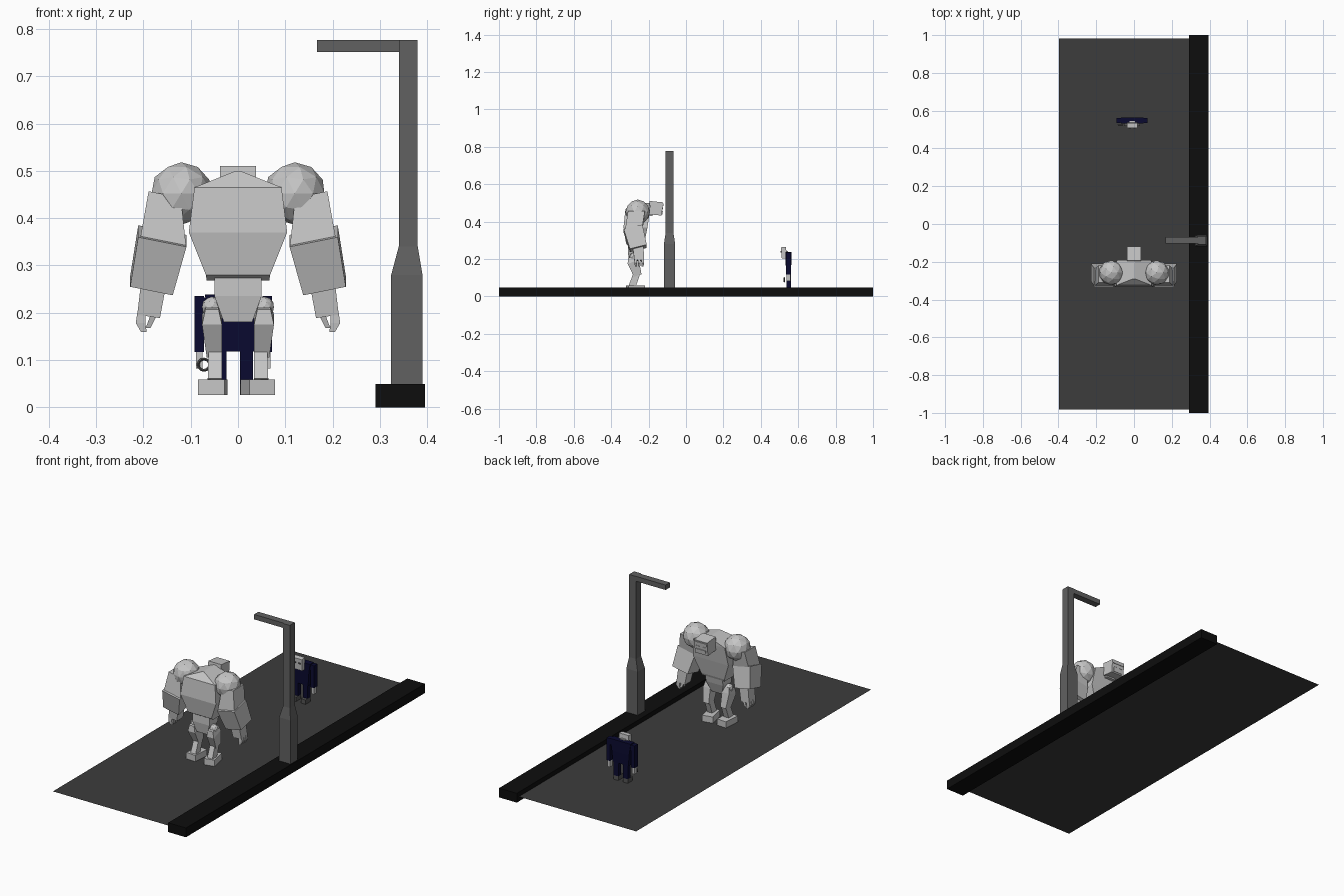
import bpy, bmesh, math
from mathutils import Matrix, Vector


def material(name, rgb):
    m = bpy.data.materials.new(name)
    m.diffuse_color = (*rgb, 1)
    return m


METAL = material("pale grey metal", (0.56, 0.56, 0.56))
ROAD = material("asphalt", (0.045, 0.045, 0.045))
CURB = material("black kerb", (0.004, 0.004, 0.004))
POST = material("post grey", (0.12, 0.12, 0.12))
SUIT = material("navy cloth", (0.003, 0.003, 0.03))
SHOE = material("shoe grey", (0.09, 0.09, 0.09))


def finish(bm, name, mat):
    bmesh.ops.recalc_face_normals(bm, faces=bm.faces)
    me = bpy.data.meshes.new(name)
    bm.to_mesh(me)
    bm.free()
    me.materials.append(mat)
    ob = bpy.data.objects.new(name, me)
    bpy.context.collection.objects.link(ob)
    return ob


def loft(name, mat, sections, s=1, sx=0, sy=0):
    """Four-sided loft through (cx, cy, cz, half x, half y); s mirrors, sx/sy tilt the sections."""
    bm = bmesh.new()
    rings = []
    for cx, cy, cz, hx, hy in sections:
        rings.append([bm.verts.new((s * (cx + a * hx), cy + b * hy, cz + sx * a * hx + sy * b * hy))
                      for a, b in ((-1, -1), (1, -1), (1, 1), (-1, 1))])
    for r, t in zip(rings, rings[1:]):
        for i in range(4):
            j = (i + 1) % 4
            bm.faces.new((r[i], r[j], t[j], t[i]))
    bm.faces.new(rings[0])
    bm.faces.new(rings[-1])
    return finish(bm, name, mat)


def box(name, mat, x0, x1, y0, y1, z0, z1, rx=0, rz=0):
    bm = bmesh.new()
    bmesh.ops.create_cube(bm, size=1)
    c = Vector((x0 + x1, y0 + y1, z0 + z1)) / 2
    m = (Matrix.Translation(c) @ Matrix.Rotation(math.radians(rz), 4, 'Z')
         @ Matrix.Rotation(math.radians(rx), 4, 'X')
         @ Matrix.Diagonal((x1 - x0, y1 - y0, z1 - z0, 1)))
    bmesh.ops.transform(bm, matrix=m, verts=bm.verts)
    return finish(bm, name, mat)


def ball(name, mat, c, r, sub=2):
    bm = bmesh.new()
    bmesh.ops.create_icosphere(bm, subdivisions=sub, radius=r, matrix=Matrix.Translation(c))
    return finish(bm, name, mat)


# Road sheet and kerb
bm = bmesh.new()
bm.faces.new([bm.verts.new(p) for p in ((-0.396, -0.983, 0.025), (0.292, -0.983, 0.025),
                                        (0.292, 0.983, 0.025), (-0.396, 0.983, 0.025))])
finish(bm, "road", ROAD)
box("kerb", CURB, 0.291, 0.395, -1, 1, 0, 0.049)

# Street lamp
loft("lamp_post", POST, [(0.357, -0.088, 0.049, 0.033, 0.03), (0.357, -0.088, 0.28, 0.033, 0.03),
                         (0.360, -0.088, 0.34, 0.020, 0.021), (0.360, -0.088, 0.777, 0.020, 0.021)])
box("lamp_arm", POST, 0.167, 0.345, -0.104, -0.068, 0.751, 0.777)

# Robot torso and waist (it faces +y)
loft("robot_torso", METAL, [(0, -0.265, 0.268, 0.066, 0.036), (0, -0.272, 0.280, 0.068, 0.048),
                            (0, -0.270, 0.370, 0.104, 0.064), (0, -0.258, 0.465, 0.092, 0.066),
                            (0, -0.240, 0.500, 0.004, 0.050)])
loft("robot_waist", METAL, [(0, -0.280, 0.180, 0.030, 0.022), (0, -0.275, 0.235, 0.050, 0.036),
                            (0, -0.270, 0.280, 0.050, 0.040)])

# Robot head with raised brow, eyes and jaw plates
box("robot_neck", METAL, -0.028, 0.028, -0.24, -0.18, 0.43, 0.485)
box("robot_head", METAL, -0.038, 0.038, -0.198, -0.126, 0.436, 0.507, rx=-6)
box("robot_brow", METAL, -0.036, 0.036, -0.128, -0.121, 0.484, 0.497, rx=-6)
box("robot_jaw", METAL, -0.028, 0.028, -0.132, -0.125, 0.439, 0.458, rx=-6)
for s, side in ((-1, "left"), (1, "right")):
    box(side + "_robot_eye", METAL, s * 0.018 - 0.009, s * 0.018 + 0.009, -0.131, -0.124,
        0.466, 0.475, rx=-6)

# Robot arms and legs
for s, side in ((-1, "left"), (1, "right")):
    ball(side + "_shoulder", METAL, (s * 0.120, -0.258, 0.452), 0.066)
    loft(side + "_upper_arm", METAL, [(0.155, -0.265, 0.450, 0.034, 0.045),
                                      (0.158, -0.280, 0.352, 0.048, 0.045)], s, sx=0.2)
    loft(side + "_forearm", METAL, [(0.160, -0.283, 0.362, 0.051, 0.050),
                                    (0.183, -0.255, 0.257, 0.045, 0.045)], s, sx=0.2, sy=0.25)
    loft(side + "_wrist", METAL, [(0.175, -0.258, 0.285, 0.027, 0.030),
                                  (0.189, -0.250, 0.192, 0.024, 0.026)], s, sx=0.15)
    for i, y in enumerate((-0.268, -0.250, -0.232)):
        loft(f"{side}_finger_{i + 1}", METAL, [(0.204, y, 0.200, 0.009, 0.007),
                                               (0.206, y, 0.178, 0.010, 0.007),
                                               (0.199, y, 0.159, 0.006, 0.005)], s)
    loft(side + "_thumb", METAL, [(0.178, -0.235, 0.195, 0.007, 0.007),
                                  (0.190, -0.230, 0.168, 0.005, 0.005)], s)
    ball(side + "_hip", METAL, (s * 0.055, -0.280, 0.212), 0.022)
    loft(side + "_thigh", METAL, [(0.055, -0.285, 0.215, 0.014, 0.024),
                                  (0.055, -0.282, 0.185, 0.021, 0.030),
                                  (0.050, -0.258, 0.112, 0.016, 0.020)], s, sy=0.35)
    loft(side + "_shin", METAL, [(0.048, -0.262, 0.125, 0.014, 0.017),
                                 (0.049, -0.288, 0.055, 0.015, 0.018)], s, sy=-0.3)
    x = 0.053 if s < 0 else 0.042
    box(side + "_foot", METAL, s * x - 0.028, s * x + 0.028, -0.315, -0.225, 0.026, 0.059,
        rz=-4 if s < 0 else 12)

# Small suited figure facing the robot (centre x = -0.01)
MX = -0.01
loft("figure_torso", SUIT, [(MX, 0.548, 0.118, 0.046, 0.013), (MX, 0.548, 0.175, 0.050, 0.015),
                            (MX, 0.547, 0.238, 0.060, 0.016)])
box("figure_head", METAL, MX - 0.028, MX + 0.028, 0.510, 0.537, 0.203, 0.264, rx=4)
box("figure_neck", METAL, MX - 0.014, MX + 0.014, 0.525, 0.545, 0.215, 0.243)
for s, side in ((-1, "left"), (1, "right")):
    box(side + "_figure_eye", SHOE, MX + s * 0.013 - 0.006, MX + s * 0.013 + 0.006,
        0.506, 0.513, 0.236, 0.243)
    ax = MX + s * 0.072
    box(side + "_sleeve", SUIT, ax - 0.010, ax + 0.010, 0.534, 0.562, 0.117, 0.235)
    box(side + "_shoulder_pad", SUIT, MX + s * 0.060 - 0.008, MX + s * 0.060 + 0.008,
        0.537, 0.560, 0.205, 0.232)
    box(side + "_figure_hand", METAL, ax - 0.007, ax + 0.007, 0.536, 0.558, 0.082, 0.118)
    lx = MX + s * 0.028
    box(side + "_trouser_leg", SUIT, lx - 0.014, lx + 0.014, 0.537, 0.561, 0.048, 0.125)
    box(side + "_shoe", SHOE, lx - 0.014, lx + 0.014, 0.520, 0.561, 0.026, 0.049)

# Ring held in the figure's hand
bpy.ops.mesh.primitive_torus_add(major_segments=12, minor_segments=4, major_radius=0.012,
                                 minor_radius=0.003, location=(-0.072, 0.525, 0.090),
                                 rotation=(math.pi / 2, 0, 0))
bpy.context.object.name = "held_ring"
bpy.context.object.data.materials.append(SHOE)
